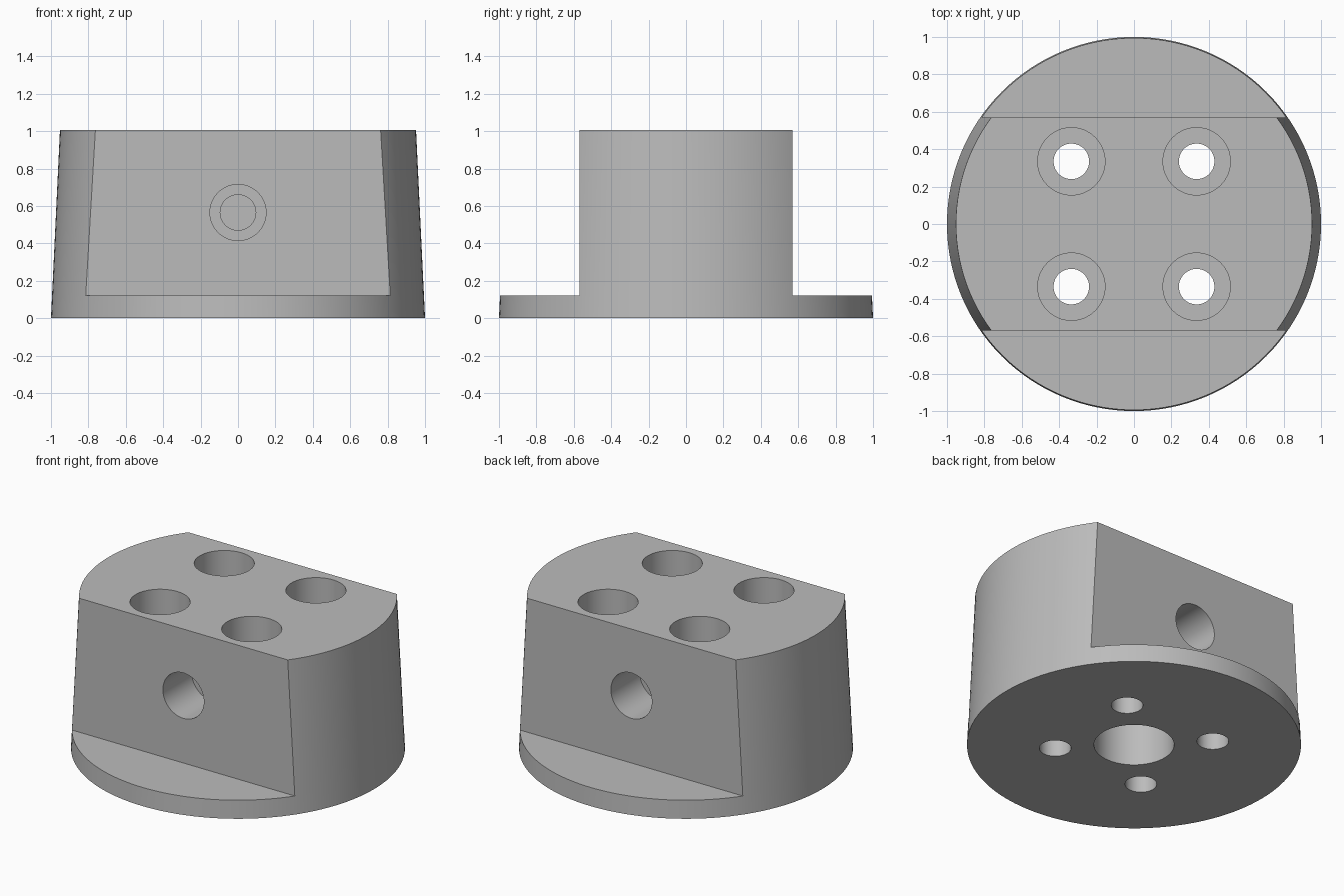
import bpy
import math

# Remove the default cube
cube = bpy.data.objects.get("Cube")
if cube:
    bpy.data.objects.remove(cube, do_unlink=True)

HEIGHT = 1.005      # overall height
FLANGE = 0.12       # thickness of the exposed base flange
FLAT = 0.57         # distance of the side flats from the centre
BOLT = 0.335        # bolt hole offset in x and y
PORT_Z = 0.565      # height of the side ports

# Single machined grey
grey = bpy.data.materials.new("machined_grey")
grey.use_nodes = True
colour = (0.5, 0.5, 0.5, 1)
grey.diffuse_color = colour
grey.node_tree.nodes["Principled BSDF"].inputs["Base Color"].default_value = colour

# Tapered round body
bpy.ops.mesh.primitive_cone_add(vertices=128, radius1=1, radius2=0.952,
                                depth=HEIGHT, location=(0, 0, HEIGHT / 2))
body = bpy.context.object
body.name = "mounting_block"
body.data.materials.append(grey)


def subtract(cutter):
    """Cut the active helper out of the body, then discard it."""
    cutter.hide_render = True
    mod = body.modifiers.new("cut", 'BOOLEAN')
    mod.operation = 'DIFFERENCE'
    mod.solver = 'EXACT'
    mod.object = cutter
    bpy.context.view_layer.objects.active = body
    bpy.ops.object.modifier_apply(modifier=mod.name)
    bpy.data.objects.remove(cutter, do_unlink=True)


def bore_z(x, y, radius, low, high):
    """Vertical hole between two heights."""
    bpy.ops.mesh.primitive_cylinder_add(vertices=64, radius=radius, depth=high - low,
                                        location=(x, y, (low + high) / 2))
    subtract(bpy.context.object)


def bore_y(side, radius, depth):
    """Blind horizontal hole drilled inwards from a flat."""
    outer, inner = FLAT + 0.1, FLAT - depth
    bpy.ops.mesh.primitive_cylinder_add(vertices=64, radius=radius, depth=outer - inner,
                                        location=(0, side * (outer + inner) / 2, PORT_Z),
                                        rotation=(math.pi / 2, 0, 0))
    subtract(bpy.context.object)


for side in (-1, 1):
    # Flat side above the flange
    bpy.ops.mesh.primitive_cube_add(size=1, location=(0, side * (FLAT + 0.5), FLANGE + 0.5))
    bpy.context.object.scale = (3, 1, 1)
    bpy.ops.object.transform_apply(location=False, rotation=False, scale=True)
    subtract(bpy.context.object)

    # Stepped side port
    bore_y(side, 0.15, 0.3)
    bore_y(side, 0.095, 0.42)

    # Counterbored bolt holes running right through
    for x in (-BOLT, BOLT):
        bore_z(x, side * BOLT, 0.18, 0.4, HEIGHT + 0.1)
        bore_z(x, side * BOLT, 0.095, -0.1, HEIGHT + 0.1)

# Blind central bore in the underside
bore_z(0, 0, 0.24, -0.1, 0.36)

# Smooth curved walls with crisp edges
bpy.ops.object.select_all(action='DESELECT')
body.select_set(True)
bpy.context.view_layer.objects.active = body
bpy.ops.object.shade_smooth_by_angle(angle=math.radians(30))
